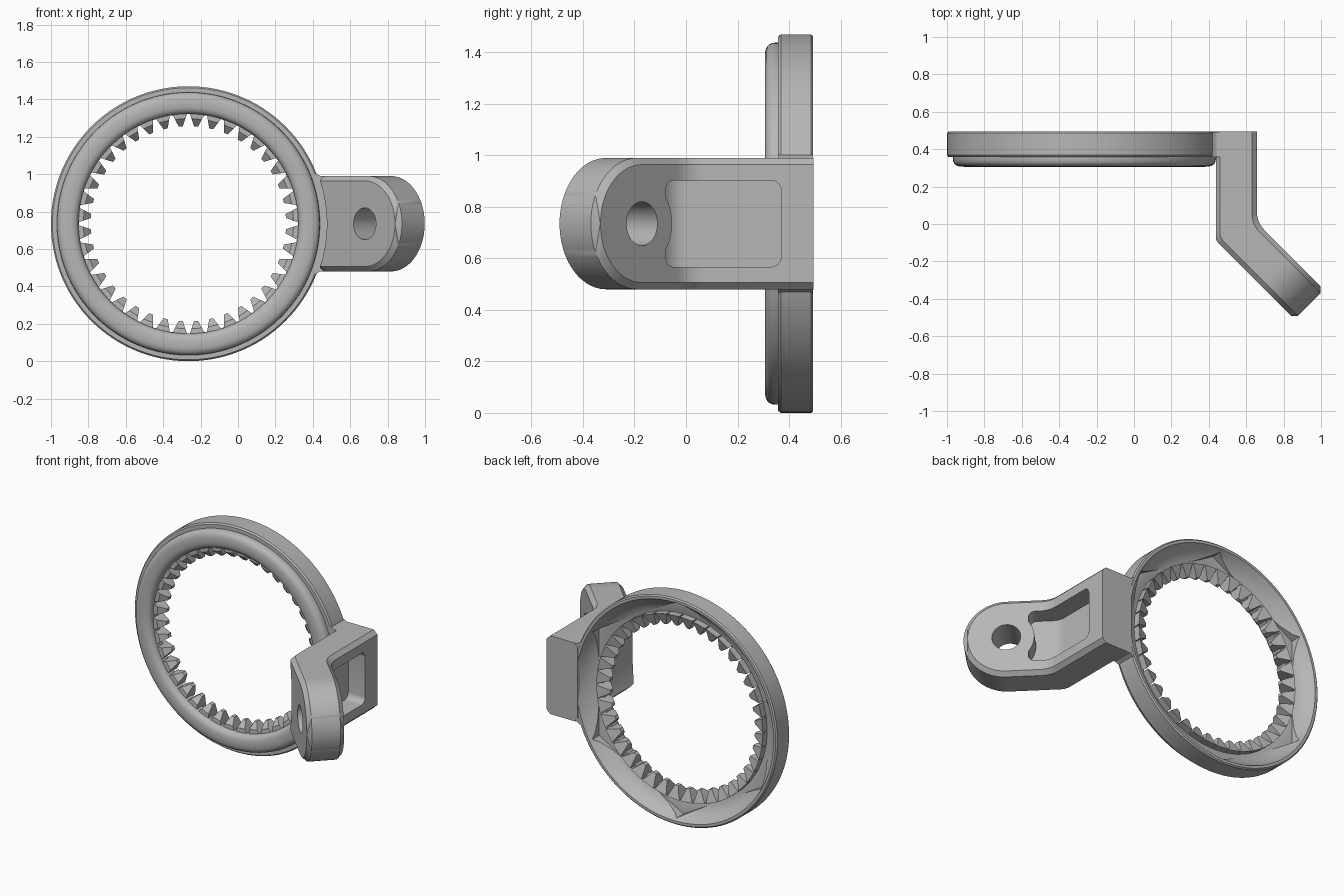
import bpy, bmesh, math
from mathutils import Vector, Matrix

if "Cube" in bpy.data.objects:
    bpy.data.objects.remove(bpy.data.objects["Cube"])

grey = bpy.data.materials.new("plain_grey")
grey.use_nodes = True
COLOUR = (0.47, 0.47, 0.47, 1)
grey.diffuse_color = COLOUR
grey.node_tree.nodes["Principled BSDF"].inputs["Base Color"].default_value = COLOUR

MID = 0.735                      # height of the ring and arm axis
BACK = 0.494                     # rear face
RING = Vector((-0.265, 0, MID))
HOLE = Vector((0.757, -0.25, MID))


def finish(bm, name):
    bmesh.ops.recalc_face_normals(bm, faces=bm.faces)
    mesh = bpy.data.meshes.new(name)
    bm.to_mesh(mesh)
    bm.free()
    mesh.materials.append(grey)
    ob = bpy.data.objects.new(name, mesh)
    bpy.context.collection.objects.link(ob)
    return ob


def loft(name, sections, closed=False):
    """Join equal-length loops of points into a skin."""
    bm = bmesh.new()
    loops = [[bm.verts.new(p) for p in s] for s in sections]
    n = len(loops[0])
    count = len(loops) if closed else len(loops) - 1
    for i in range(count):
        a, b = loops[i], loops[(i + 1) % len(loops)]
        for j in range(n):
            k = (j + 1) % n
            bm.faces.new((a[j], a[k], b[k], b[j]))
    if not closed:
        bm.faces.new(loops[0])
        bm.faces.new(loops[-1])
    bmesh.ops.remove_doubles(bm, verts=bm.verts, dist=1e-5)
    return finish(bm, name)


def cylinder(name, radius, depth, sides, centre, axis):
    bm = bmesh.new()
    turn = axis.to_track_quat('Z', 'Y').to_matrix().to_4x4()
    bmesh.ops.create_cone(bm, cap_ends=True, segments=sides, radius1=radius,
                          radius2=radius, depth=depth,
                          matrix=Matrix.Translation(centre) @ turn)
    return finish(bm, name)


def cut(ob, *cutters):
    for c in cutters:
        mod = ob.modifiers.new("cut", 'BOOLEAN')
        mod.operation, mod.object, mod.solver = 'DIFFERENCE', c, 'EXACT'
    graph = bpy.context.evaluated_depsgraph_get()
    mesh = bpy.data.meshes.new_from_object(ob.evaluated_get(graph))
    ob.modifiers.clear()
    ob.data = mesh
    for c in cutters:
        bpy.data.objects.remove(c)


def polar(r, a, y):
    return RING + Vector((r * math.cos(a), y, r * math.sin(a)))


# Ring: chamfered flange, domed front bead, dished back
profile = [(0.71, BACK), (0.727, BACK), (0.735, BACK - 0.008), (0.735, 0.368),
           (0.727, 0.358), (0.703, 0.358)]
for i in range(13):
    a = math.pi * i / 12
    c, s = math.cos(a), math.sin(a)
    profile.append((0.645 + 0.058 * math.copysign(abs(c) ** 0.75, c),
                    0.352 - 0.046 * abs(s) ** 0.75))
profile += [(0.586, 0.40), (0.605, 0.40), (0.65, 0.42), (0.685, 0.45)]
N = 120
ring = loft("ring", [[polar(r, math.tau * i / N, y) for r, y in profile]
                     for i in range(N)], closed=True)

# Six-sided recess in the back of the ring
hexagon = [math.radians(30 + 60 * i) for i in range(6)]
recess = loft("recess_cutter", [[polar(0.7, a, y) for a in hexagon] for y in (0.405, 0.6)])
cut(ring, recess)

# Internal teeth with sloping tips
TEETH = 40
tooth = [(0.6, 0.345), (0.562, 0.347), (0.522, 0.385), (0.522, 0.415), (0.6, 0.445)]
bm = bmesh.new()
for i in range(TEETH):
    a = math.tau * (i + 0.5) / TEETH
    sides = []
    for sign in (-1, 1):
        sides.append([bm.verts.new(polar(r, a + sign * (0.011 + 0.42 * (r - 0.522)) / r, y))
                      for r, y in tooth])
    bm.faces.new(sides[0])
    bm.faces.new(sides[1])
    for j in range(len(tooth)):
        k = (j + 1) % len(tooth)
        bm.faces.new((sides[0][j], sides[0][k], sides[1][k], sides[1][j]))
teeth = finish(bm, "gear_teeth")

# Arm centreline: an upright leg, then a 45 degree bend to the hole (s = 0)
CORNER = Vector((0.545, HOLE.y + HOLE.x - 0.545, MID))
REACH = (HOLE - CORNER).length
BEND_START, BEND_END = -0.4, -0.2


def leg_s(y):
    """Distance along the arm of depth y on the straight leg."""
    return -REACH - (y - CORNER.y)


def arm_point(s, t, z):
    """Point at distance s along the arm, t across it and z from mid height."""
    up = Vector((0, 0, z))
    diagonal = Vector((1, 1, 0)).normalized()
    if s > BEND_END:
        return HOLE + diagonal * t + Vector((diagonal.x, -diagonal.y, 0)) * s + up
    if s < BEND_START:
        return CORNER + Vector((t, -REACH - s, 0)) + up
    # Each side of the bend has its own fillet radius
    a = math.pi / 4 * (s - BEND_START) / (BEND_END - BEND_START)
    half = math.pi / 8
    radius = 0.105 + 0.31 * t
    mitre = Vector((math.cos(half), math.sin(half), 0)) / math.cos(half)
    normal = Vector((math.cos(a), math.sin(a), 0))
    return CORNER + mitre * (t + radius) - normal * radius + up


bend_stations = [BEND_START + (BEND_END - BEND_START) * i / 8 for i in range(9)]

# Bracket arm: chamfered section swept round the bend, half-round tip
R, C, HALF = 0.255, 0.026, 0.112
tip = [R * math.sin(math.pi / 2 * i / 24) for i in range(24)] + [R - C, R - 1e-4]
sections = []
for s in [leg_s(BACK + 0.001)] + bend_stations + sorted(tip):
    e = max(s, 0)
    full = math.sqrt(R * R - e * e)
    inner = math.sqrt(max((R - C) ** 2 - e * e, 0))
    t = HALF - max(0, e - (R - C))
    w = HALF - C
    octagon = [(-t, -inner), (-w, -full), (w, -full), (t, -inner),
               (t, inner), (w, full), (-w, full), (-t, inner)]
    sections.append([arm_point(s, u, z) for u, z in octagon])
arm = loft("bracket_arm", sections)

# Bolt hole and the pocket that curves round its boss
axis = Vector((1, 1, 0)).normalized()
bolt_hole = cylinder("bolt_hole_cutter", 0.085, 1, 48, HOLE, axis)
P0, P1, PH, PR = leg_s(0.37), -0.13, 0.168, 0.04
corner = [PR * (1 - math.cos(math.pi / 2 * i / 6)) for i in range(7)]
stations = [P0 + d for d in corner] + bend_stations + [P1 - d for d in reversed(corner)]
sections = []
for s in stations:
    d = PR - min(s - P0, P1 - s, PR)
    h = PH - PR + math.sqrt(max(PR * PR - d * d, 0))
    sections.append([arm_point(s, t, z) for t, z in
                     ((-0.01, -h), (0.122, -h), (0.122, h), (-0.01, h))])
pocket = loft("pocket_cutter", sections)
cut(pocket, cylinder("boss_cutter", 0.165, 1, 64, HOLE, axis))

# Hollow along the leg that clears the ring in front of the flange
clearance = cylinder("clearance_cutter", 0.74, 0.8, 160,
                     RING + Vector((0, -0.042, 0)), Vector((0, 1, 0)))
cut(arm, clearance)
cut(arm, bolt_hole)
cut(arm, pocket)

# Web joining the arm to the rim, flared where it meets the rim
spread = math.asin((R + 0.02) / 0.722)
outline = [(0.722 * math.cos(spread * i / 8), 0.722 * math.sin(spread * i / 8))
           for i in range(-8, 9)]
outline += [(0.705, R), (0.735, R), (0.735, -R), (0.705, -R)]
web = loft("rim_web", [[RING + Vector((x, y, z)) for x, z in outline]
                       for y in (0.358, BACK - 0.001)])

# Smooth curved faces, keep the edges crisp
for ob in (ring, arm):
    bpy.ops.object.select_all(action='DESELECT')
    ob.select_set(True)
    bpy.context.view_layer.objects.active = ob
    bpy.ops.object.shade_smooth_by_angle(angle=math.radians(30))
